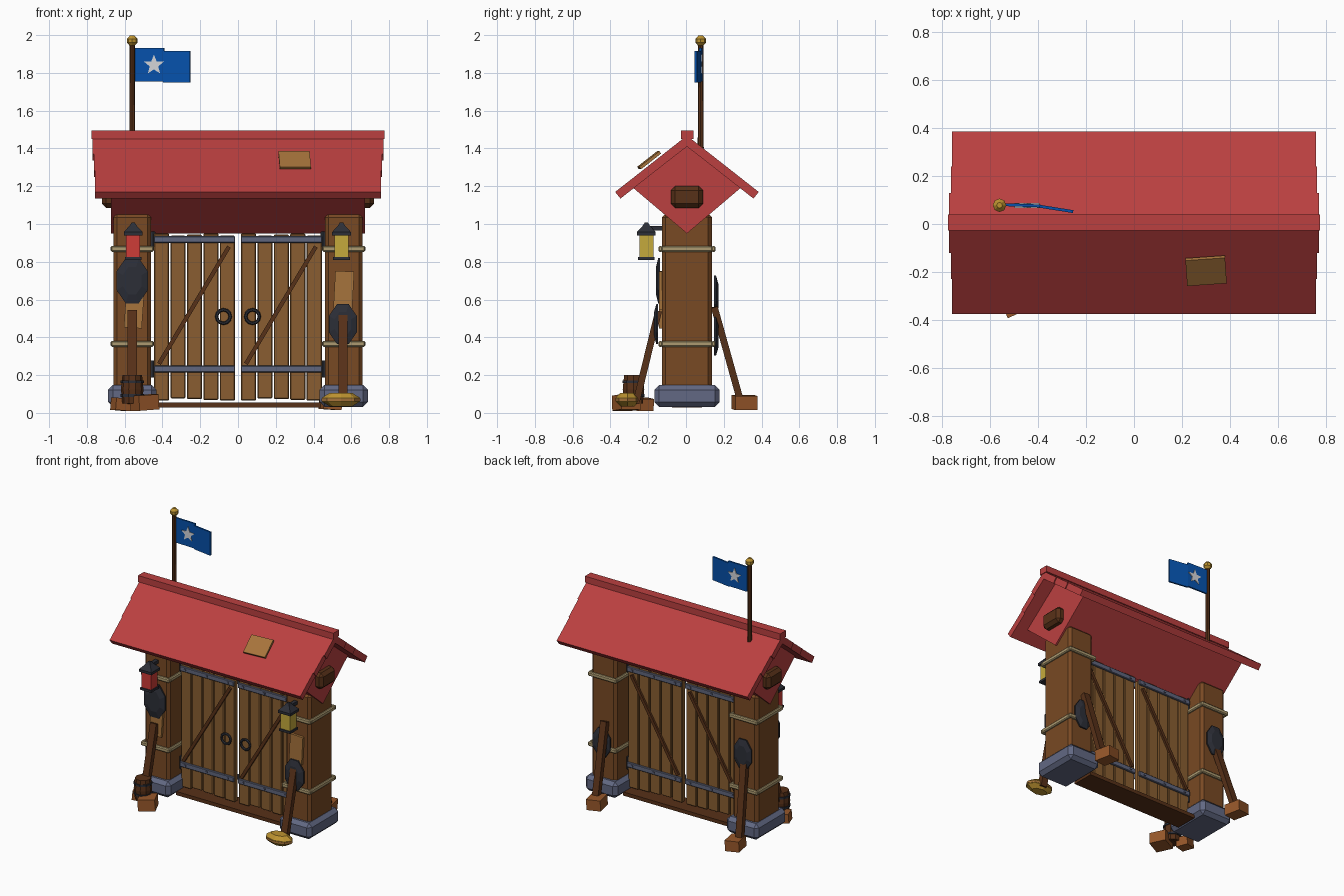
import bpy, bmesh, math
from mathutils import Vector, Matrix, Euler

if "Cube" in bpy.data.objects:
    bpy.data.objects.remove(bpy.data.objects["Cube"])


def mat(name, r, g, b):
    m = bpy.data.materials.new(name)
    m.diffuse_color = [(c / 255) ** 2.2 for c in (r, g, b)] + [1]
    m.use_nodes = True
    m.node_tree.nodes["Principled BSDF"].inputs["Base Color"].default_value = m.diffuse_color
    return m


WOOD = mat("post_wood", 120, 75, 40)
PLANK = mat("plank_wood", 136, 94, 52)
DARK = mat("dark_wood", 88, 52, 30)
LIGHT = mat("light_wood", 165, 115, 62)
ORANGE = mat("crate_wood", 150, 88, 46)
RED = mat("roof_red", 186, 66, 66)
STONE = mat("stone", 98, 104, 130)
ROPE = mat("rope", 172, 154, 112)
IRON = mat("iron", 48, 50, 58)
STEEL = mat("steel", 96, 102, 124)
BLUE = mat("flag_blue", 14, 82, 170)
WHITE = mat("star_white", 210, 212, 216)
GOLD = mat("gold", 188, 146, 52)
GLASS_R = mat("red_glass", 205, 62, 58)
GLASS_Y = mat("yellow_glass", 196, 168, 62)


def finish(name, bm, m):
    bmesh.ops.recalc_face_normals(bm, faces=bm.faces)
    me = bpy.data.meshes.new(name)
    bm.to_mesh(me)
    bm.free()
    me.materials.append(m)
    ob = bpy.data.objects.new(name, me)
    bpy.context.collection.objects.link(ob)
    return ob


def box(name, c, size, m, rot=(0, 0, 0), bevel=0):
    bm = bmesh.new()
    bmesh.ops.create_cube(bm, size=1)
    bmesh.ops.scale(bm, vec=size, verts=bm.verts)
    if bevel:
        bmesh.ops.bevel(bm, geom=bm.edges[:], offset=bevel, segments=1, affect='EDGES')
    r = Euler([math.radians(a) for a in rot]).to_matrix().to_4x4()
    bm.transform(Matrix.Translation(c) @ r)
    return finish(name, bm, m)


def beam(name, a, b, w, d, m):
    """Rectangular bar from a to b, w wide along x where possible."""
    a, b = Vector(a), Vector(b)
    bm = bmesh.new()
    bmesh.ops.create_cube(bm, size=1)
    bmesh.ops.scale(bm, vec=(w, d, (b - a).length), verts=bm.verts)
    z = (b - a).normalized()
    ref = Vector((1, 0, 0)) if abs(z.y) > 0.1 else Vector((0, 1, 0)).cross(z)
    y = z.cross(ref).normalized()
    r = Matrix((y.cross(z), y, z)).transposed().to_4x4()
    bm.transform(Matrix.Translation((a + b) / 2) @ r)
    return finish(name, bm, m)


def prism(name, pts, x0, x1, m, plane='yz'):
    """Extrude a 2D outline along x (plane yz) or y (plane xz)."""
    put = (lambda p, t: (t, *p)) if plane == 'yz' else (lambda p, t: (p[0], t, p[1]))
    bm = bmesh.new()
    a = [bm.verts.new(put(p, x0)) for p in pts]
    b = [bm.verts.new(put(p, x1)) for p in pts]
    bm.faces.new(a)
    bm.faces.new(b)
    for i in range(len(pts)):
        j = (i + 1) % len(pts)
        bm.faces.new((a[i], a[j], b[j], b[i]))
    return finish(name, bm, m)


def lathe(name, c, prof, n, m, rot=(0, 0, 0), scale=(1, 1, 1), spin=0):
    """Closed turned shape from (radius, height) pairs."""
    bm = bmesh.new()
    rings = []
    for r, z in prof:
        rings.append([bm.verts.new((r * math.cos(t) * scale[0], r * math.sin(t) * scale[1], z * scale[2]))
                      for t in (spin + 2 * math.pi * i / n for i in range(n))])
    for lo, hi in zip(rings, rings[1:]):
        for i in range(n):
            bm.faces.new((lo[i], lo[(i + 1) % n], hi[(i + 1) % n], hi[i]))
    bm.faces.new(rings[0])
    bm.faces.new(rings[-1])
    r = Euler([math.radians(a) for a in rot]).to_matrix().to_4x4()
    bm.transform(Matrix.Translation(c) @ r)
    return finish(name, bm, m)


# Posts with stone feet and rope bands
for s, side in ((-1, "left"), (1, "right")):
    x = s * 0.56
    box(f"{side}_post", (x, 0.005, 0.56), (0.2, 0.265, 0.99), WOOD, bevel=0.02)
    box(f"{side}_stone_foot", (x, 0.005, 0.09), (0.255, 0.345, 0.115), STONE, bevel=0.025)
    for z in (0.365, 0.868):
        for y in (-0.135, 0.145):
            box(f"{side}_rope_band", (x, y, z), (0.225, 0.022, 0.03), ROPE, bevel=0.006)
        for dx in (-0.103, 0.103):
            box(f"{side}_rope_band", (x + dx, 0.005, z), (0.022, 0.27, 0.03), ROPE, bevel=0.006)

# Threshold between the posts
box("threshold", (0, 0.005, 0.042), (0.88, 0.16, 0.026), DARK)

# Double door: planks, straps, braces, hinges, ring pulls
DY = 0.005
for s, x0 in ((-1, -0.448), (1, 0.012)):
    for i in range(5):
        top = 0.95 - 0.006 * ((i * 2) % 3)
        bot = 0.065 + 0.004 * ((i * 3) % 4)
        box("door_plank", (x0 + 0.0435 + i * 0.087, DY, (top + bot) / 2), (0.08, 0.036, top - bot), PLANK, bevel=0.005)
    xc = x0 + 0.218
    for f in (-1, 1):
        for z in (0.232, 0.918):
            box("door_strap", (xc, DY + f * 0.025, z), (0.43, 0.016, 0.036), STEEL, bevel=0.004)
            for dx in (-0.17, 0, 0.17):
                box("strap_rivet", (xc + dx, DY + f * 0.035, z), (0.012, 0.008, 0.012), STONE)
        y = DY + f * 0.025
        beam("door_brace", (x0 + 0.03, y, 0.26), (x0 + 0.4, y, 0.88), 0.022, 0.015, DARK)
    for z in (0.232, 0.918):
        lathe("door_hinge", (s * 0.45, DY, z), [(0.014, -0.045), (0.014, 0.045)], 8, IRON)
    bpy.ops.mesh.primitive_torus_add(major_segments=12, minor_segments=6, major_radius=0.036, minor_radius=0.009,
                                     location=(s * 0.077, -0.026, 0.51), rotation=(math.pi / 2, 0, 0))
    bpy.context.object.name = "ring_pull"
    bpy.context.object.data.materials.append(IRON)

# Roof: diamond beam, end blocks, three courses each side, ridge cap
prism("roof_core", [(0.005, 0.95), (0.3, 1.2), (0.005, 1.445), (-0.29, 1.2)], -0.672, 0.672, RED)
for s in (-1, 1):
    box("roof_beam_end", (s * 0.68, 0.005, 1.143), (0.08, 0.168, 0.115), DARK, bevel=0.022)
K = 0.785
for s in (-1, 1):
    cuts = (0, 0.125, 0.235, 0.38)
    for a, b, w in zip(cuts, cuts[1:], (0.77, 0.763, 0.757)):
        top = lambda d: (0.005 + s * d, 1.468 - K * d)
        low = lambda d: (0.005 + s * max(d - 0.028, 0), 1.468 - K * d - 0.035 if d else 1.41)
        prism("roof_course", [top(a), top(b), low(b), low(a)], -w, w, RED)
box("ridge_cap", (0, 0.006, 1.473), (1.55, 0.066, 0.045), RED)
box("roof_patch", (0.3, -0.195, 1.338), (0.165, 0.135, 0.016), LIGHT, rot=(38, 0, 4))

# Flag pole, finial, two-part flag with a star on both faces
lathe("flag_pole", (-0.56, 0.078, 0), [(0.016, 1.4), (0.014, 1.96)], 8, DARK)
lathe("pole_finial", (-0.56, 0.078, 1.97), [(0.012, -0.028), (0.028, -0.01), (0.028, 0.01), (0.012, 0.028)], 8, GOLD)
box("flag_inner", (-0.468, 0.078, 1.843), (0.155, 0.012, 0.178), BLUE, rot=(0, 0, -2))
box("flag_outer", (-0.325, 0.063, 1.833), (0.145, 0.012, 0.168), BLUE, rot=(0, 0, -9))
star = [(-0.445 + r * math.sin(i * math.pi / 5), 1.842 + r * math.cos(i * math.pi / 5))
        for i in range(10) for r in ((0.055, 0.024)[i % 2],)]
prism("flag_star", star, 0.067, 0.088, WHITE, 'xz')

# Lanterns hung on brackets
for x, g in ((-0.555, GLASS_R), (0.548, GLASS_Y)):
    y = -0.21
    box("lantern_glass", (x, y, 0.885), (0.074, 0.074, 0.125), g)
    box("lantern_base", (x, y, 0.818), (0.088, 0.088, 0.016), IRON)
    q = math.pi / 4
    lathe("lantern_cap", (x, y, 0.94), [(0.07, 0), (0.07, 0.018), (0.028, 0.05), (0.012, 0.068)], 4, IRON, spin=q)
    box("lantern_bracket", (x, -0.165, 0.978), (0.025, 0.11, 0.024), IRON)

# Shields and repair boards on the posts
for x, y, z, rx, rz in ((-0.56, -0.145, 0.7, 0.09, 0.13), (0.555, -0.155, 0.47, 0.08, 0.115),
                        (-0.56, 0.157, 0.62, 0.075, 0.115), (0.56, 0.157, 0.405, 0.075, 0.11)):
    lathe("shield", (x, y, z), [(1, -0.008), (1, 0.002), (0.6, 0.014)], 8, IRON,
          rot=(90 if y < 0 else -90, 0, 0), scale=(rx, rz, 1), spin=math.pi / 8)
box("repair_board", (-0.55, -0.135, 0.55), (0.095, 0.018, 0.2), LIGHT, rot=(0, 4, 0))
box("repair_board", (0.56, -0.135, 0.65), (0.1, 0.018, 0.2), LIGHT, rot=(0, 3, 0))

# Leaning props and their foot blocks
for x in (-0.56, 0.555):
    beam("front_prop", (x, -0.265, 0.05), (x, -0.145, 0.54), 0.048, 0.036, DARK)
for x, bx in ((-0.57, -0.61), (0.54, 0.49)):
    beam("back_prop", (bx + 0.02 * (1 if x > 0 else -1), 0.295, 0.04), (x, 0.15, 0.56), 0.048, 0.036, DARK)
    box("back_prop_block", (bx, 0.31, 0.055), (0.1, 0.12, 0.075), ORANGE, rot=(0, 4, 12))

# Crates, barrel and sack at the front
box("front_crate", (-0.495, -0.315, 0.055), (0.115, 0.115, 0.08), ORANGE, rot=(0, -4, 25))
box("small_crate", (-0.62, -0.225, 0.045), (0.085, 0.085, 0.065), ORANGE, rot=(0, 5, 20))
lathe("barrel", (-0.56, -0.278, 0.05), [(0.052, 0), (0.06, 0.075), (0.052, 0.15)], 10, DARK)
for z in (0.035, 0.108):
    lathe("barrel_hoop", (-0.56, -0.278, 0.05 + z), [(0.062, 0), (0.062, 0.014)], 10, IRON)
lathe("sack", (0.545, -0.31, 0.07), [(0.06, -0.035), (0.1, -0.01), (0.1, 0.01), (0.06, 0.036)], 8, GOLD,
      scale=(1, 0.62, 1))
lathe("sack_tie", (0.545, -0.31, 0.07), [(0.103, -0.006), (0.103, 0.006)], 8, LIGHT, scale=(1, 0.62, 1))
